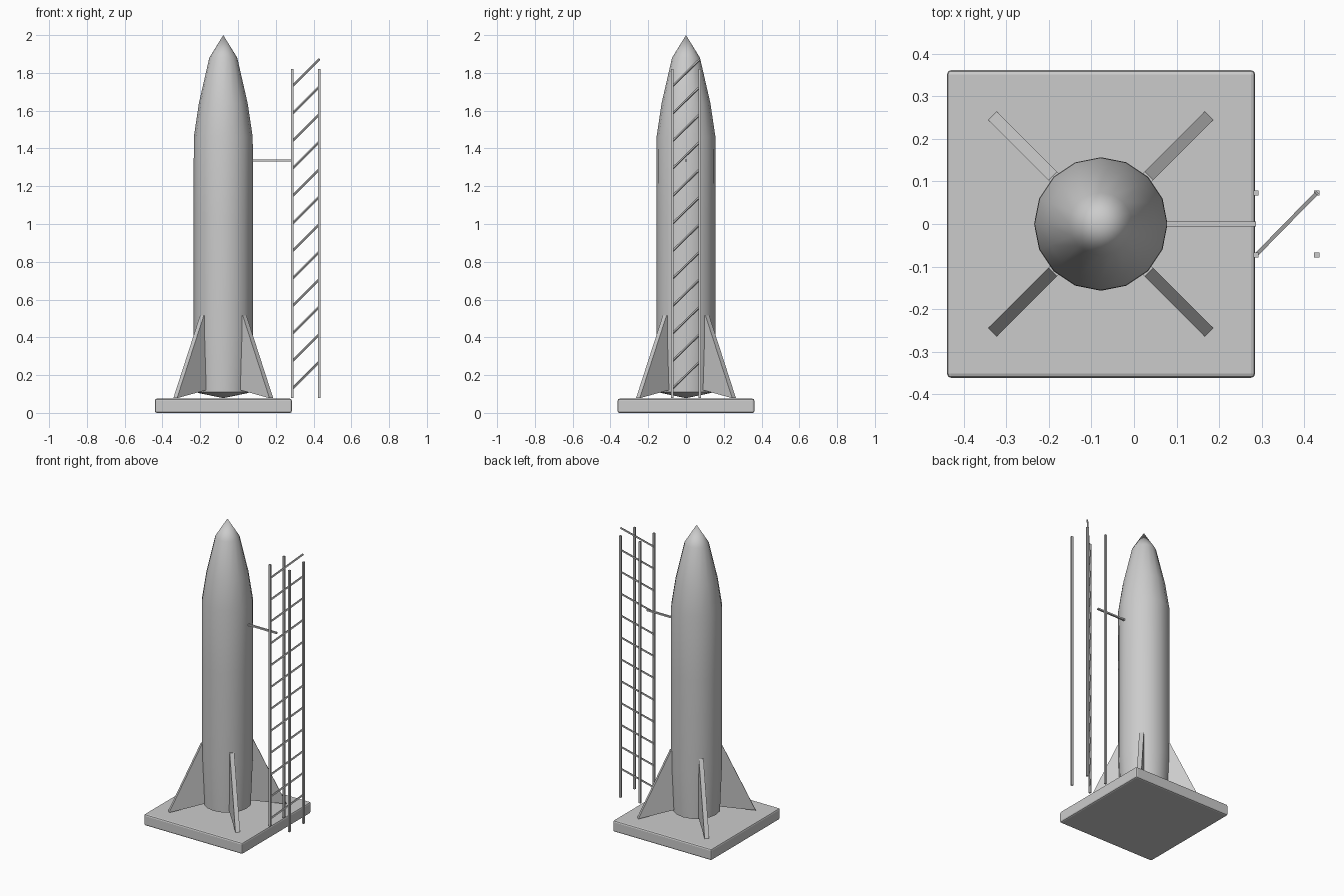
import bpy, bmesh, math
from mathutils import Vector

cube = bpy.data.objects.get("Cube")
if cube:
    bpy.data.objects.remove(cube, do_unlink=True)

grey = bpy.data.materials.new("plain grey")
grey.use_nodes = True
grey.diffuse_color = (0.6, 0.6, 0.6, 1)
grey.node_tree.nodes["Principled BSDF"].inputs["Base Color"].default_value = (0.6, 0.6, 0.6, 1)

AXIS_X = -0.078
BODY_R = 0.157


def finish(name, bm, smooth=None):
    bmesh.ops.recalc_face_normals(bm, faces=bm.faces)
    mesh = bpy.data.meshes.new(name)
    bm.to_mesh(mesh)
    bm.free()
    mesh.materials.append(grey)
    obj = bpy.data.objects.new(name, mesh)
    bpy.context.collection.objects.link(obj)
    if smooth:
        bpy.ops.object.select_all(action='DESELECT')
        obj.select_set(True)
        bpy.context.view_layer.objects.active = obj
        bpy.ops.object.shade_smooth_by_angle(angle=math.radians(smooth))
    return obj


def box(name, low, high):
    bm = bmesh.new()
    bmesh.ops.create_cube(bm, size=1)
    low, high = Vector(low), Vector(high)
    for v in bm.verts:
        v.co = (low + high) / 2 + v.co * (high - low)
    return finish(name, bm)


def bar(name, start, end, width):
    """Square bar between two points."""
    start, end = Vector(start), Vector(end)
    obj = box(name, (-width / 2, -width / 2, 0), (width / 2, width / 2, (end - start).length))
    obj.location = start
    obj.rotation_euler = (end - start).to_track_quat('Z', 'Y').to_euler()
    return obj


# Launch pad with softened edges
pad = box("launch_pad", (-0.44, -0.362, 0), (0.285, 0.362, 0.075))
bevel = pad.modifiers.new("soft edges", 'BEVEL')
bevel.width = 0.01
bevel.segments = 2

# Body: 16-sided revolved profile with a pointed nose and shallow tail cone
profile = [(0, 0.078), (0.13, 0.105), (0.144, 0.11), (BODY_R, 0.42), (BODY_R, 1.04),
           (0.156, 1.46), (0.129, 1.64), (0.074, 1.88), (0, 2.0)]
bm = bmesh.new()
verts = [bm.verts.new((r, 0, z)) for r, z in profile]
edges = [bm.edges.new(pair) for pair in zip(verts, verts[1:])]
bmesh.ops.spin(bm, geom=verts + edges, cent=(0, 0, 0), axis=(0, 0, 1),
               angle=math.tau, steps=16, use_duplicate=False)
bmesh.ops.remove_doubles(bm, verts=bm.verts, dist=0.0005)
body = finish("rocket_body", bm, 40)
body.location.x = AXIS_X

# Four swept fins on the diagonals
fin_outline = [(0.12, 0.125), (0.36, 0.078), (0.16, 0.515), (0.12, 0.515)]
for i, label in enumerate(("back_left", "back_right", "front_right", "front_left")):
    bm = bmesh.new()
    face = bm.faces.new([bm.verts.new((r, -0.014, z)) for r, z in fin_outline])
    grown = bmesh.ops.extrude_face_region(bm, geom=[face])["geom"]
    bmesh.ops.translate(bm, vec=(0, 0.028, 0),
                        verts=[g for g in grown if isinstance(g, bmesh.types.BMVert)])
    fin = finish("fin_" + label, bm)
    fin.location.x = AXIS_X
    fin.rotation_euler.z = math.radians(45 + 90 * i)

# Service tower: four posts, diagonal rungs and the access arm
NEAR, FAR, SIDE = 0.287, 0.43, 0.073
for x, row in ((NEAR, "inner"), (FAR, "outer")):
    for y, end in ((-SIDE, "front"), (SIDE, "back")):
        bar(f"tower_post_{row}_{end}", (x, y, 0.08), (x, y, 1.82), 0.012)
for i in range(12):
    z = 0.128 + 0.1455 * i
    bar(f"tower_rung_{i + 1}", (NEAR, -SIDE, z), (FAR, SIDE, z + 0.143), 0.009)
box("access_arm", (0.06, -0.006, 1.331), (NEAR, 0.006, 1.341))
